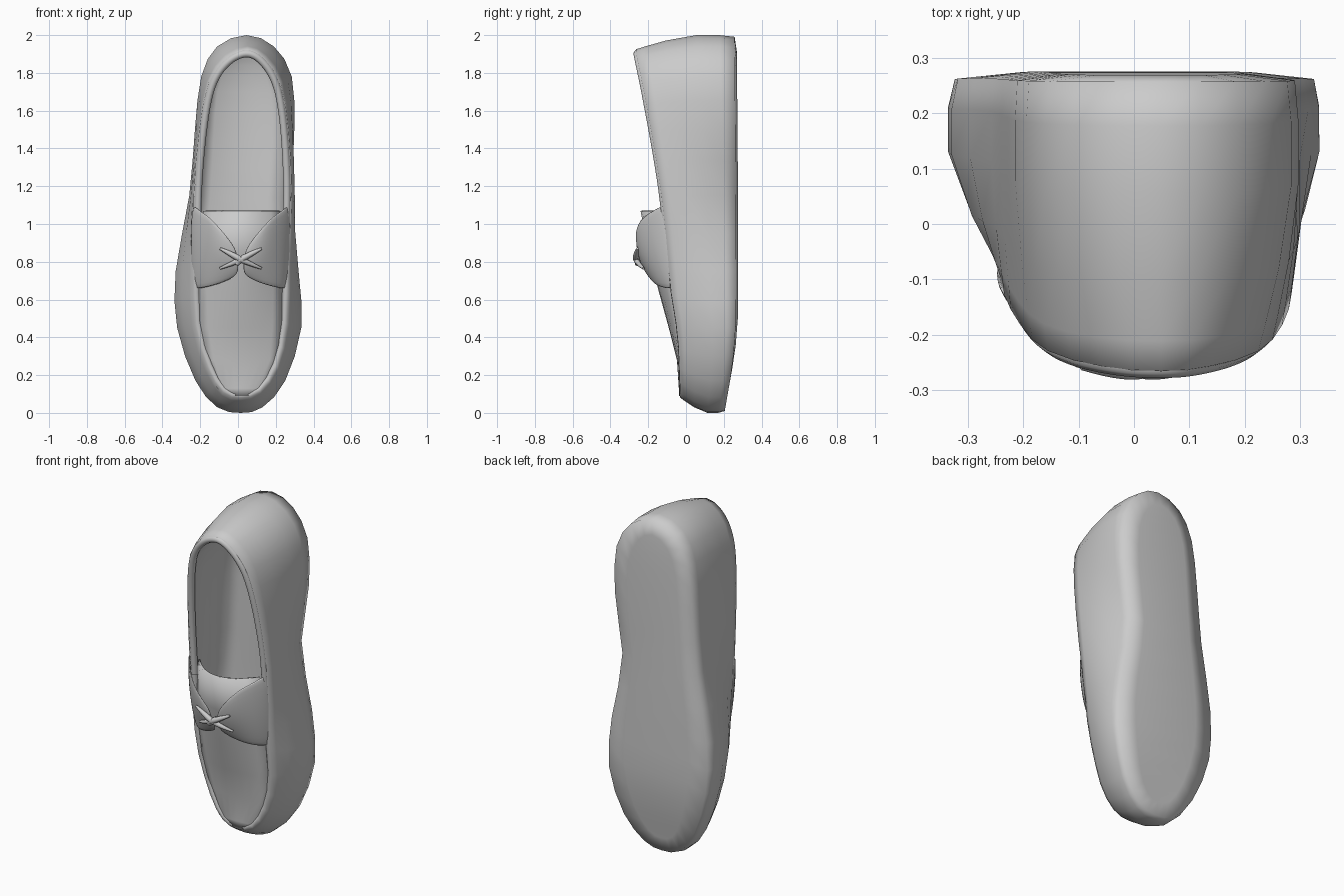
import bpy
import bmesh
import math
from mathutils import Vector

if "Cube" in bpy.data.objects:
    bpy.data.objects.remove(bpy.data.objects["Cube"])

CX = 0.015


def interp(table, z):
    if z <= table[0][0]:
        return table[0][1]
    for (a, u), (b, v) in zip(table, table[1:]):
        if z <= b:
            return u + (v - u) * (z - a) / (b - a)
    return table[-1][1]


def smooth_loop(pts, steps=2):
    """Closed Catmull-Rom resampling of (x, z) points."""
    out, n = [], len(pts)
    for i in range(n):
        a, b, c, d = [Vector(pts[(i + k) % n]) for k in (-1, 0, 1, 2)]
        for s in range(steps):
            t = s / steps
            out.append(0.5 * (2 * b + (c - a) * t + (2 * a - 5 * b + 4 * c - d) * t * t
                              + (3 * b - a - 3 * c + d) * t ** 3))
    return out


def make(name, verts, faces, thickness=0, subdiv=0):
    me = bpy.data.meshes.new(name)
    me.from_pydata(verts, [], faces)
    bm = bmesh.new()
    bm.from_mesh(me)
    bmesh.ops.recalc_face_normals(bm, faces=bm.faces)
    bm.to_mesh(me)
    bm.free()
    ob = bpy.data.objects.new(name, me)
    bpy.context.collection.objects.link(ob)
    for p in me.polygons:
        p.use_smooth = True
    if thickness:
        m = ob.modifiers.new("thickness", 'SOLIDIFY')
        m.thickness, m.offset = thickness, 0
    if subdiv:
        m = ob.modifiers.new("smooth", 'SUBSURF')
        m.levels = m.render_levels = subdiv
    return ob


def grid(name, rows, **kw):
    n = len(rows[0])
    faces = [(i * n + j, i * n + j + 1, (i + 1) * n + j + 1, (i + 1) * n + j)
             for i in range(len(rows) - 1) for j in range(n - 1)]
    return make(name, [p for r in rows for p in r], faces, **kw)


def tube(name, pts, radius, taper=False):
    cu = bpy.data.curves.new(name, 'CURVE')
    cu.dimensions = '3D'
    cu.bevel_depth, cu.bevel_resolution, cu.resolution_u = radius, 2, 4
    cu.use_fill_caps = True
    sp = cu.splines.new('NURBS')
    sp.points.add(len(pts) - 1)
    for p, co in zip(sp.points, pts):
        p.co = (*co, 1)
    sp.use_endpoint_u, sp.order_u = True, 3
    if taper:
        sp.points[0].radius = sp.points[-1].radius = 0.4
    ob = bpy.data.objects.new(name, cu)
    bpy.context.collection.objects.link(ob)


# Outlines (x, z), from toe up the right side, over the heel and down the left
SOLE = [(.015, 0), (.13, .03), (.25, .17), (.335, .45), (.325, .75), (.31, 1.15), (.302, 1.5),
        (.285, 1.78), (.19, 1.94), (.045, 2.0), (-.11, 1.94), (-.195, 1.78), (-.228, 1.5),
        (-.258, 1.15), (-.33, .75), (-.322, .45), (-.225, .17), (-.11, .03)]
RIM = [(.015, .08), (.12, .11), (.21, .24), (.26, .47), (.27, .8), (.285, 1.15), (.268, 1.5),
       (.225, 1.75), (.14, 1.88), (.05, 1.925), (-.06, 1.88), (-.155, 1.75), (-.205, 1.5),
       (-.235, 1.15), (-.235, .8), (-.225, .47), (-.16, .24), (-.08, .11)]
SOLE_Y = [(0, .21), (.17, .24), (.38, .268), (1, .272), (2, .268)]
RIM_Y = [(.1, -.03), (.4, -.04), (.65, -.08), (1.1, -.12), (1.4, -.165), (1.75, -.23), (1.92, -.265)]
sole, rim = smooth_loop(SOLE), smooth_loop(RIM)
N = len(sole)


def level(t, blend):
    ring = []
    for s, r in zip(sole, rim):
        p = s.lerp(r, blend)
        # hollow arch low on the right side
        if p.x > CX:
            p.x -= .075 * max(0, 1 - t / .6) * math.exp(-((p.y - 1.12) / .28) ** 2)
        ys, yr = interp(SOLE_Y, s.y), interp(RIM_Y, r.y)
        ring.append((p.x, ys + (yr - ys) * t, p.y))
    return ring


def inset(ring, fx, fz, dy):
    return [(CX + (x - CX) * fx, y + dy, 1 + (z - 1) * fz) for x, y, z in ring]


# Soft-edged sole, outer wall, rolled rim, inner lining curving into the insole
outer = [level(t, b) for t, b in ((.02, .12), (.17, 0), (.4, 0), (.7, .38), (.9, .78), (1, 1))]
lip = outer[-1]
rings = [inset(outer[0], .65, .92, .012)] + outer + [
    inset(lip, .93, .982, -.004), inset(lip, .87, .967, .006),
    inset(level(.6, .6), .86, .958, 0), inset(level(.2, .2), .82, .95, 0),
    inset(level(.12, .12), .6, .9, 0)]
verts = [p for r in rings for p in r]
faces = [(i * N + j, i * N + (j + 1) % N, (i + 1) * N + (j + 1) % N, (i + 1) * N + j)
         for i in range(len(rings) - 1) for j in range(N)]


def cap(base):
    # strips across the shoe between matching left and right points
    for k in range(N // 2):
        quad = (base + k, base + k + 1, base + (N - k - 1) % N, base + (N - k) % N)
        faces.append(tuple(dict.fromkeys(quad)))


cap(0)
cap((len(rings) - 1) * N)
make("shoe_body", verts, faces)

# Piping round the foot opening
path = inset(lip, .91, .978, .006)[N // 4: N - N // 4 + 1]
tube("opening_piping", path, .02)

# Toe panel that runs up into the tongue: z, left, right, edge y, middle y
STATIONS = [(.09, -.03, .07, -.02, -.03), (.13, -.11, .14, -.015, -.032), (.28, -.175, .215, -.02, -.042),
            (.45, -.21, .235, -.035, -.085), (.65, -.22, .24, -.06, -.14), (.85, -.21, .235, -.08, -.19),
            (1.07, -.18, .22, -.11, -.235)]
rows = []
for z, xl, xr, ye, ym in STATIONS:
    us = [-1 + k / 4 for k in range(9)]
    rows.append([((xl + xr) / 2 + u * (xr - xl) / 2, ye + (ym - ye) * (1 - u * u), z) for u in us])
grid("toe_panel_and_tongue", rows, thickness=.012)

# Pair of lace flaps over the instep
FLAP = [[(.255, -.03, .65), (.265, -.08, .85), (.262, -.11, 1.13)],
        [(.22, -.10, .65), (.225, -.15, .85), (.225, -.165, 1.08)],
        [(.15, -.15, .665), (.17, -.21, .85), (.17, -.23, 1.05)],
        [(.08, -.175, .69), (.10, -.25, .83), (.10, -.275, .97)],
        [(.01, -.20, .73), (.01, -.24, .79), (.02, -.25, .87)]]
for side, s in (("right", 1), ("left", -1)):
    grid(side + "_lace_flap", [[(CX + s * x, y, z) for x, y, z in r] for r in FLAP],
         thickness=.015, subdiv=2)

# Crossed laces and knot
for side, s in (("right", 1), ("left", -1)):
    tube(side + "_lace", [(CX + s * .11, -.258, .87), (CX + s * .05, -.266, .84),
                          (CX - s * .02, -.266, .80), (CX - s * .11, -.225, .765)], .016, True)
tube("lace_knot", [(CX - .025, -.255, .79), (CX, -.262, .81), (CX + .025, -.255, .83)], .016)
